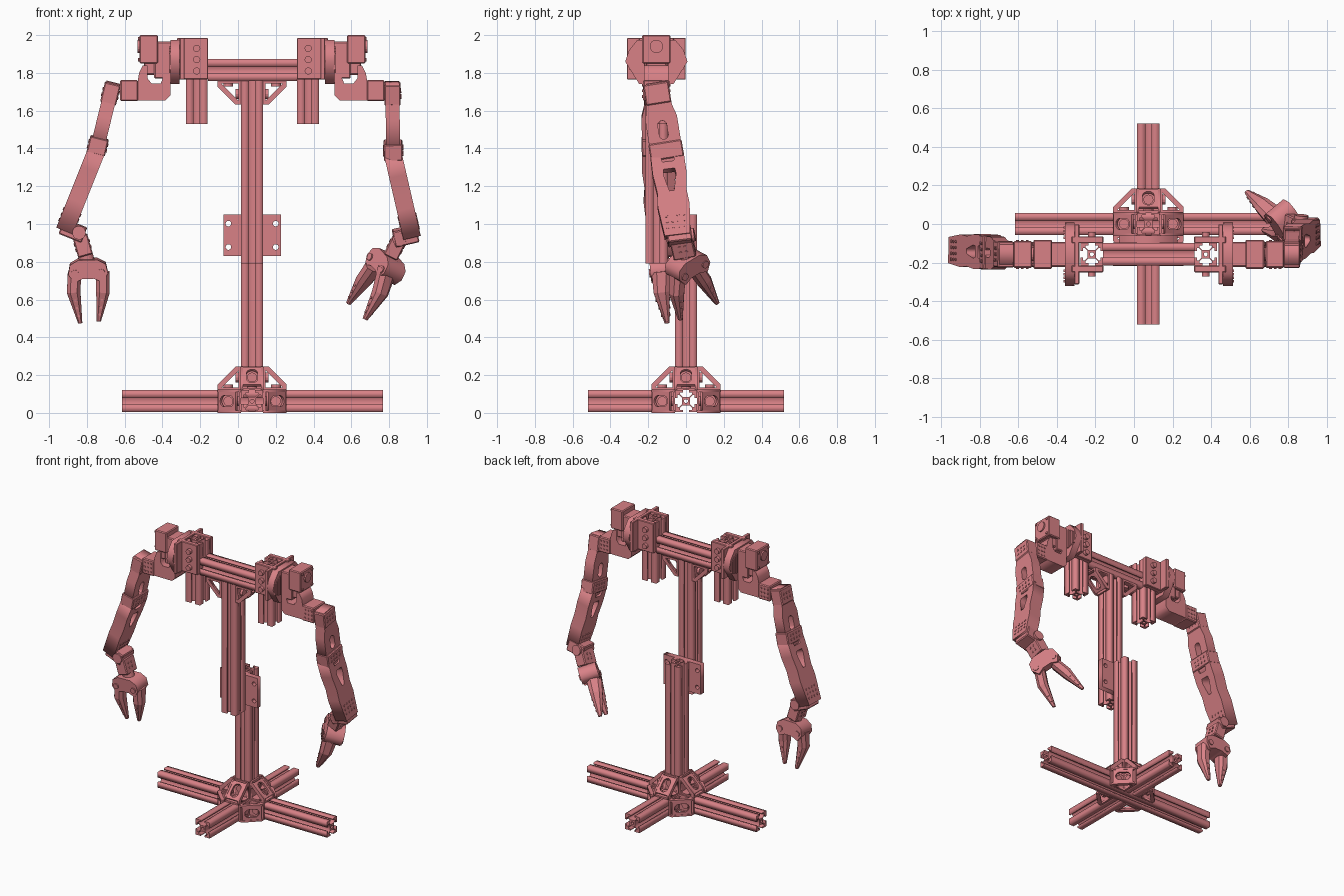
import bpy, bmesh, math
from mathutils import Matrix, Vector as V

if "Cube" in bpy.data.objects:
    bpy.data.objects.remove(bpy.data.objects["Cube"])

mat = bpy.data.materials.new("painted_red")
mat.diffuse_color = (0.69, 0.22, 0.24, 1)
mat.use_nodes = True
mat.node_tree.nodes["Principled BSDF"].inputs["Base Color"].default_value = mat.diffuse_color
CX, YA, ZB, H = 0.0745, -0.157, 0.062, 0.058   # post x, arm plane y, base z, half beam
X, Y, Z = V((1, 0, 0)), V((0, 1, 0)), V((0, 0, 1))


def frame(o, x, y):
    """Frame at o with y along y and x as close to x as possible."""
    y = V(y).normalized()
    x = V(x)
    x = (x - y * x.dot(y)).normalized()
    m = Matrix((x, y, x.cross(y))).transposed().to_4x4()
    m.translation = V(o)
    return m


def finish(name, bm, m, bevel=0):
    me = bpy.data.meshes.new(name)
    bmesh.ops.remove_doubles(bm, verts=bm.verts, dist=1e-5)
    bmesh.ops.recalc_face_normals(bm, faces=bm.faces)
    bm.to_mesh(me)
    bm.free()
    me.materials.append(mat)
    ob = bpy.data.objects.new(name, me)
    ob.matrix_world = m
    bpy.context.collection.objects.link(ob)
    if bevel:
        b = ob.modifiers.new("bevel", 'BEVEL')
        b.width, b.segments = bevel, 1
    return ob


def sheet(name, loops, thick, m):
    """Extrude an outline (first loop) with holes (other loops)."""
    cu = bpy.data.curves.new(name, 'CURVE')
    cu.dimensions, cu.fill_mode, cu.extrude = '2D', 'BOTH', thick / 2
    for lp in loops:
        s = cu.splines.new('POLY')
        s.points.add(len(lp) - 1)
        for p, c in zip(s.points, lp):
            p.co = (c[0], c[1], 0, 1)
        s.use_cyclic_u = True
    tmp = bpy.data.objects.new("tmp", cu)
    bpy.context.collection.objects.link(tmp)
    me = bpy.data.meshes.new_from_object(tmp.evaluated_get(bpy.context.evaluated_depsgraph_get()))
    bm = bmesh.new()
    bm.from_mesh(me)
    bpy.data.objects.remove(tmp)
    return finish(name, bm, m)


def box(name, c, size, m=Matrix(), bevel=0.006):
    bm = bmesh.new()
    bmesh.ops.create_cube(bm, size=1, matrix=Matrix.Diagonal((*size, 1)))
    return finish(name, bm, m @ Matrix.Translation(c), bevel)


def cyl(name, c, axis, r, depth, n=16, m=Matrix()):
    bm = bmesh.new()
    bmesh.ops.create_cone(bm, cap_ends=True, segments=n, radius1=r, radius2=r, depth=depth)
    rot = Z.rotation_difference(V(axis)).to_matrix().to_4x4()
    return finish(name, bm, m @ Matrix.Translation(c) @ rot)


def circ(x, y, r, n=12, stretch=0):
    """Circle, or an obround stretched along y."""
    return [(x + r * math.cos(t), y + r * math.sin(t) + math.copysign(stretch, math.sin(t)))
            for t in [(i + .5) * 2 * math.pi / n for i in range(n)]]


def sym(pts):
    """Complete a right-half outline by mirroring it."""
    return pts + [(-x, y) for x, y in reversed(pts)]


# Slotted square beam
side = [(H, H), (.016, H), (.016, .046), (.032, .046), (.032, .036), (.018, .022), (-.018, .022),
        (-.032, .036), (-.032, .046), (-.016, .046), (-.016, H)]
slot = []
for k in range(4):
    c, s = [(1, 0), (0, 1), (-1, 0), (0, -1)][k]
    slot += [(x * c - y * s, x * s + y * c) for x, y in side]


def beam(name, a, b):
    a, b = V(a), V(b)
    d = (b - a).normalized()
    x = Y if abs(d.y) < .5 else Z
    sheet(name, [slot, circ(0, 0, .011, 8)], (b - a).length, frame((a + b) / 2, x, d.cross(x)))


# Corner bracket with legs along a and b
def bracket(c, a, b):
    m, L = frame(c, a, b), .125
    for z in (-.055, .055):
        sheet("bracket_gusset", [[(0, 0), (L, 0), (L, .03), (.03, L), (0, L)],
                                 [(.014, .014), (.104, .014), (.014, .104)]], .013, m @ Matrix.Translation((0, 0, z)))
    box("bracket_flange", (L / 2, .006, 0), (L, .012, .11), m, 0)
    box("bracket_flange", (.006, L / 2, 0), (.012, L, .11), m, 0)
    slope = m @ frame((.071, .071, 0), Z, (1, -1, 0))
    sheet("bracket_slope", [[(-.05, -.066), (.05, -.066), (.05, .066), (-.05, .066)],
                            circ(0, 0, .03, 16, .02)], .014, slope)
    cyl("bracket_bolt", (.068, .02, 0), Y, .026, .02, 12, m)
    cyl("bracket_bolt", (.02, .068, 0), X, .026, .02, 12, m)


# Stand: base cross, two offset posts and the crossbar
beam("base_long_beam", (-.615, 0, ZB), (.768, 0, ZB))
for s in (-1, 1):
    beam("base_short_beam", (CX, s * H, ZB), (CX, s * .52, ZB))
beam("lower_post", (CX, 0, ZB + H), (CX, 0, 1.05))
beam("upper_post", (CX, YA, .79), (CX, YA, 1.76))
beam("crossbar", (-.16, YA, 1.815), (.312, YA, 1.815))
sheet("post_joint_plate", [[(-.152, -.11), (.152, -.11), (.152, .11), (-.152, .11)]] +
      [circ(x, z, .015) for x in (-.125, .125) for z in (-.062, .062)],
      .04, frame((CX, -.0785, .94), X, Z))
for s in (-1, 1):
    bracket((CX + s * H, 0, ZB + H), X * s, Z)
    bracket((CX, s * H, ZB + H), Y * s, Z)
    bracket((CX + s * H, YA, 1.757), X * s, -Z)
    for t in (-1, 1):
        bracket((CX + s * H, t * H, ZB), X * s, Y * t)


# Shoulders, mirrored about the stand; u is the distance outward
def shoulder(s):
    def ubox(name, u0, u1, w, z0, z1, dy=0, bevel=.006):
        box(name, (.0765 + s * (u0 + u1) / 2, YA + dy, (z0 + z1) / 2), (u1 - u0, w, z1 - z0), bevel=bevel)

    def at(u, y, z):
        return (.0765 + s * u, YA + y, z)
    beam("shoulder_post", at(.295, 0, 1.53), at(.295, 0, 1.98))
    for t in (-1, 1):
        ubox("clamp_plate", .235, .40, .035, 1.765, 1.985, t * .0755, .004)
        for z in (1.81, 1.87, 1.93):
            cyl("clamp_bolt", at(.295, t * .103, z), Y, .019, .024, 12)
    ubox("clamp_back", .36, .385, .31, 1.765, 1.985, 0, .003)
    sheet("shoulder_flange", [sym([(.09, 1.74), (.165, 1.86), (.145, 1.92), (.10, 1.975)])], .05,
          frame(at(.41, 0, 0), Y, Z))
    for t in (-1, 1):
        for k in range(4):
            ubox("flange_rib", .43, .442, .012, 1.80 + k * .006, 1.94 - k * .012, t * (.085 + k * .018), 0)
    ubox("shoulder_neck", .42, .52, .13, 1.77, 1.965)
    ubox("shoulder_motor", .50, .598, .15, 1.85, 2.0)
    cyl("motor_cap", at(.602, 0, 1.94), X, .035, .012)
    for y in (-.055, .055):
        for z in (1.87, 1.98):
            cyl("motor_screw", at(.6, y, z), X, .009, .01, 8)
    ubox("shoulder_output", .475, .575, .11, 1.79, 1.86)
    sheet("shoulder_yoke", [[(s * u, z) for u, z in (
        (.46, 1.655), (.61, 1.655), (.61, 1.74), (.60, 1.80), (.58, 1.84), (.555, 1.84), (.555, 1.77), (.535, 1.745),
        (.485, 1.745), (.475, 1.77), (.475, 1.84), (.445, 1.84), (.435, 1.80), (.435, 1.68))]],
        .13, frame((.0765, YA, 0), X, Z))
    ubox("shoulder_hinge", .605, .70, .14, 1.65, 1.762)
    for i in (-1, 0, 1):
        for u in (.63, .655, .68):
            for t in (-1, 1):
                cyl("hinge_screw", at(u, t * .071, 1.705 + i * .03), Y, .007, .008, 8)


# Small screws in a grid on both faces of a link
def screws(m, v, half, cols, rows):
    for i in range(cols):
        for j in range(rows):
            for t in (-1, 1):
                cyl("link_screw", ((i - (cols - 1) / 2) * .031, v + (j - (rows - 1) / 2) * .031, t * half), Z, .008, .008, 8, m)


# Tapered claw finger lofted through three points
def finger(pts, across):
    pts = [V(p) for p in pts]
    d = (pts[2] - pts[0]).normalized()
    a = (across - d * across.dot(d)).normalized()
    b = d.cross(a)
    bm, rings = bmesh.new(), []
    for p, w, h in zip(pts, (.036, .036, .011), (.052, .042, .013)):
        rings.append([bm.verts.new(p + a * w * x + b * h * y) for x, y in
                      ((1, .5), (.5, 1), (-.5, 1), (-1, .5), (-1, -.5), (-.5, -1), (.5, -1), (1, -.5))])
    for r, q in zip(rings, rings[1:]):
        for i in range(8):
            bm.faces.new((r[i], r[i - 1], q[i - 1], q[i]))
    bm.faces.new(rings[0])
    bm.faces.new(rings[-1])
    finish("gripper_finger", bm, Matrix())
    for k in (.25, .5, .75):
        for t in (-1, 1):
            cyl("finger_rivet", pts[1].lerp(pts[2], k) + b * t * (.042 - .029 * k), b, .007, .008, 8)


def arm(S, E, W, R, P, fa, fb):
    S, E, W, R, P = map(V, (S, E, W, R, P))
    # Upper arm with slot and elbow collar
    m, L = frame(S, Y, E - S), (E - S).length
    sheet("upper_arm", [sym([(.05, -.03), (.066, .03), (.068, .10), (.085, .16), (.085, L)]),
                        circ(0, .225, .024, 16, .025)], .074, m)
    box("upper_arm_head", (0, .03, 0), (.135, .11, .086), m)
    screws(m, .03, .043, 3, 2)
    box("elbow_collar", (0, L - .03, 0), (.178, .09, .10), m)
    screws(m, L - .03, .05, 4, 2)
    # Forked forearm
    m, L = frame(E, Y, W - E), (W - E).length
    sheet("forearm", [sym([(.03, .04), (.045, -.02), (.088, -.01), (.09, .1), (.078, .2), (.085, .28), (.068, L)]),
                      [(-.03, .08), (.03, .08), (.034, .11), (.012, .20), (-.012, .20), (-.034, .11)]], .094, m)
    screws(m, L - .075, .047, 4, 3)
    cyl("elbow_pin", (0, .02, 0), X, .038, .165, 16, m)
    # Wrist joint
    box("wrist_bracket", (W + R) / 2, (.13, .085, .13), frame((0, 0, 0), Y, W - E).to_3x3().to_4x4()).matrix_world.translation = (W * .4 + R * .6)
    m, L = frame(R, Y, P - R), (P - R).length
    box("wrist_motor", (0, L * .45, 0), (.12, .11, .08), m)
    cyl("wrist_pin", (0, .01, 0), X, .036, .15, 16, m)
    cyl("wrist_roll", (0, L * .85, 0), Y, .04, .08, 16, m)
    screws(m, L * .45, .04, 2, 2)
    # Palm and claw fingers
    across = V(fa[0]) - V(fb[0])
    tips = (V(fa[2]) + V(fb[2])) / 2
    m = frame(P, across, tips - P)
    sheet("gripper_palm", [sym([(.05, -.025), (.095, .0), (.105, .05), (.075, .095), (.03, .075)])], .125, m)
    for x in (-.07, .07):
        cyl("finger_pivot", (x, .045, 0), Z, .02, .14, 12, m)
    finger(fa, across)
    finger(fb, across)


for s in (-1, 1):
    shoulder(s)
# Left and right arms in their own poses
arm((-.668, YA, 1.72), (-.75, -.145, 1.385), (-.918, -.135, .965), (-.845, -.135, .965), (-.795, -.13, .79),
    ((-.865, -.13, .75), (-.87, -.13, .64), (-.835, -.10, .475)),
    ((-.715, -.13, .75), (-.715, -.13, .64), (-.737, -.10, .485)))
arm((.817, YA, 1.72), (.822, -.10, 1.36), (.92, -.045, .935), (.865, -.03, .94), (.80, 0, .81),
    ((.72, .045, .77), (.665, .095, .70), (.585, .165, .58)),
    ((.79, -.045, .76), (.752, -.05, .635), (.672, -.03, .495)))
